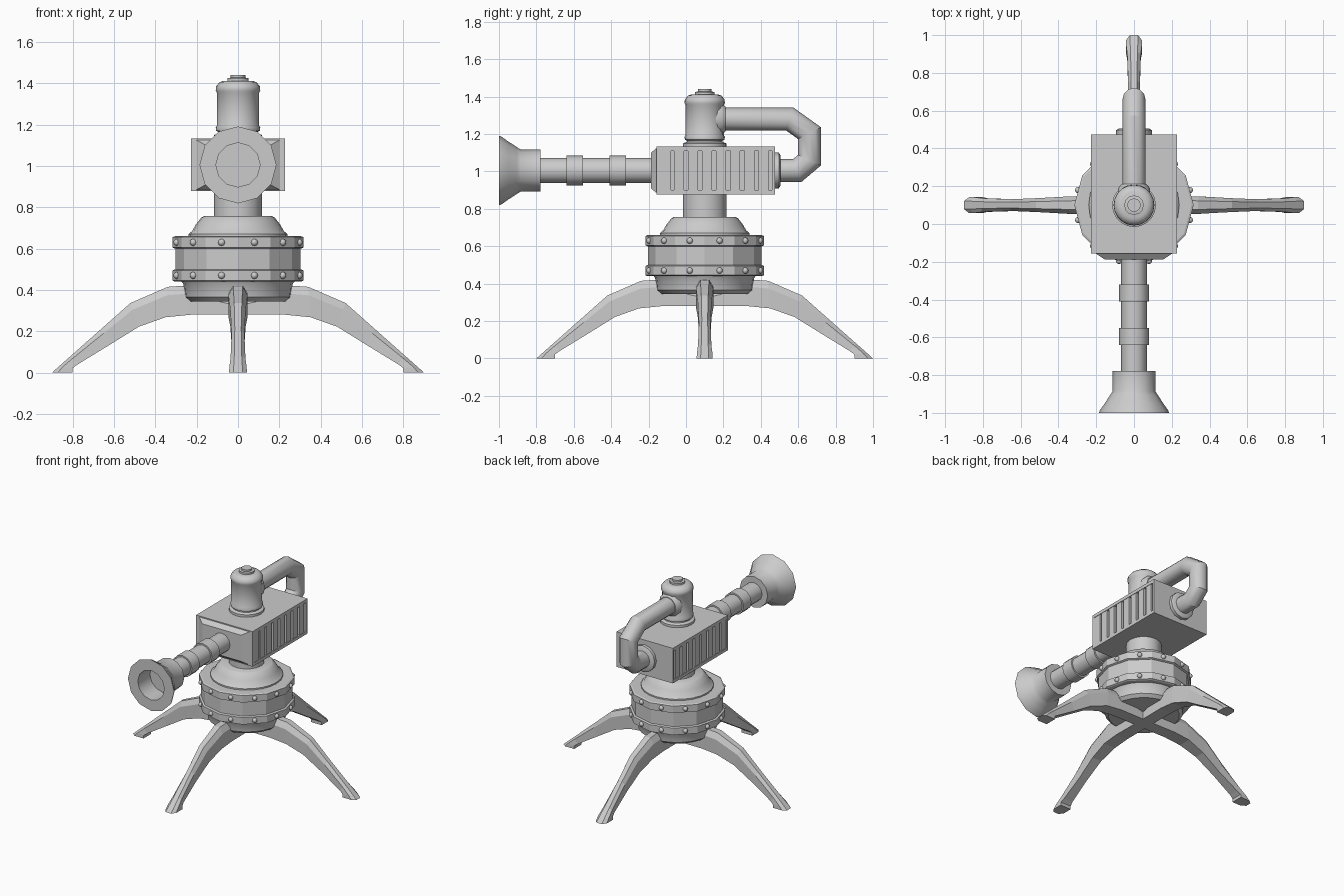
import bpy, bmesh
from math import sin, cos, pi, radians
from mathutils import Matrix, Vector

if "Cube" in bpy.data.objects:
    bpy.data.objects.remove(bpy.data.objects["Cube"])

CY = 0.1        # turret axis y
BZ = 1.005      # barrel axis z


def finish(name, bm, smooth=0):
    bmesh.ops.recalc_face_normals(bm, faces=bm.faces)
    me = bpy.data.meshes.new(name)
    bm.to_mesh(me)
    bm.free()
    ob = bpy.data.objects.new(name, me)
    bpy.context.collection.objects.link(ob)
    if smooth:
        bpy.ops.object.select_all(action='DESELECT')
        ob.select_set(True)
        bpy.context.view_layer.objects.active = ob
        bpy.ops.object.shade_smooth_by_angle(angle=radians(smooth))
    return ob


def loft(bm, rings):
    """Skin a list of equal-length point rings and cap both ends."""
    vs = [[bm.verts.new(p) for p in r] for r in rings]
    n = len(vs[0])
    for a, b in zip(vs, vs[1:]):
        for i in range(n):
            j = (i + 1) % n
            bm.faces.new((a[i], a[j], b[j], b[i]))
    bm.faces.new(vs[0])
    bm.faces.new(vs[-1])


def lathe(name, prof, n=16, along_y=False, z0=0, smooth=40):
    """Revolve (radius, height) around the vertical axis, or around the barrel axis."""
    bm = bmesh.new()
    rings = []
    for r, h in prof:
        c = [(r * cos(2 * pi * i / n), r * sin(2 * pi * i / n)) for i in range(n)]
        rings.append([(a, h, z0 + b) if along_y else (a, CY + b, h) for a, b in c])
    loft(bm, rings)
    return finish(name, bm, smooth)


def box(bm, x0, x1, y0, y1, z0, z1):
    loft(bm, [[(x0, y0, z), (x1, y0, z), (x1, y1, z), (x0, y1, z)] for z in (z0, z1)])


# Four splayed legs: top r, top z, bottom r, bottom z, half width
stations = [(0, .34, 0, .28, .045), (.27, .42, .23, .28, .047), (.34, .415, .35, .268, .046),
            (.52, .337, .48, .222, .037), (.66, .213, .62, .135, .031),
            (.81, .08, .775, .04, .036), (.87, .027, .80, .022, .042), (.90, 0, .80, 0, .043)]
for k, name in enumerate(("right_leg", "back_leg", "left_leg", "front_leg")):
    bm = bmesh.new()
    rings = []
    for tr, tz, br, bz, w in stations:
        sr, sz = tr + (br - tr) * .28, tz + (bz - tz) * .28
        rings.append([(br, -w, bz), (br, w, bz), (sr, w, sz),
                      (tr, w * .5, tz), (tr, -w * .5, tz), (sr, -w, sz)])
    loft(bm, rings)
    bm.transform(Matrix.Translation((0, CY, 0)) @ Matrix.Rotation(k * pi / 2, 4, 'Z'))
    finish(name, bm)

# Rotating base: bowl, faceted drum, two bands, shoulder and neck
lathe("base_bowl", [(.235, .345), (.258, .365), (.265, .43), (.28, .45)], 24)
lathe("drum", [(.303, .45), (.303, .65)], 12, smooth=0)
for name, z in (("lower_band", .44), ("upper_band", .60)):
    lathe(name, [(.305, z), (.316, z + .005), (.316, z + .055), (.305, z + .06)], 12, smooth=0)
lathe("shoulder", [(.24, .655), (.24, .67), (.222, .685), (.205, .715), (.178, .75), (.165, .757)], 24)
lathe("neck", [(.117, .74), (.117, .9)], 16)

# Rivets on the band faces
bm = bmesh.new()
for z in (.47, .63):
    for i in range(12):
        a = radians(15 + 30 * i)
        bmesh.ops.create_uvsphere(bm, u_segments=8, v_segments=6, radius=.017,
                                  matrix=Matrix.Translation((.306 * cos(a), CY + .306 * sin(a), z)))
finish("rivets", bm, 60)

# Housing: recessed core with slabs, end plates and side ribs
bm = bmesh.new()
box(bm, -.207, .207, -.15, .465, .885, 1.125)
box(bm, -.227, .227, -.157, .475, 1.11, 1.133)
box(bm, -.227, .227, -.157, .475, .878, .90)
box(bm, -.227, .227, -.157, -.142, .90, 1.11)
box(bm, -.227, .227, .46, .475, .90, 1.11)
for s in (-1, 1):
    xs = sorted((s * .2, s * .224))
    box(bm, *xs, -.142, -.08, .90, 1.11)
    for i in range(7):
        y = -.065 + i * .0755
        box(bm, *xs, y, y + .053, .90, 1.11)
finish("housing", bm)

# Tapered plate on the housing front
bm = bmesh.new()
loft(bm, [[(-w, y, BZ - h), (w, y, BZ - h), (w, y, BZ + h), (-w, y, BZ + h)]
          for w, h, y in ((.205, .122, -.155), (.155, .095, -.188))])
finish("front_plate", bm)

# Barrel with two sleeves and a flared, hollow muzzle
lathe("barrel", [(.068, -.17), (.068, -.80)], 12, True, BZ)
for name, y in (("rear_sleeve", -.41), ("front_sleeve", -.64)):
    lathe(name, [(.079, y), (.079, y + .09)], 12, True, BZ)
lathe("muzzle", [(.06, -.778), (.113, -.778), (.113, -.885), (.126, -.905), (.155, -.95), (.18, -.985),
                 (.186, -1.0), (.107, -1.0), (.107, -.86)], 12, True, BZ)

# Canister on top with cap
lathe("canister", [(.116, 1.13), (.116, 1.15), (.095, 1.158), (.095, 1.165), (.106, 1.17), (.108, 1.185),
                   (.102, 1.195), (.102, 1.355), (.108, 1.365), (.106, 1.385), (.09, 1.405), (.07, 1.412)], 20)
lathe("canister_cap", [(.052, 1.40), (.052, 1.425), (.036, 1.427), (.036, 1.44)], 12)

# Return pipe from canister to housing rear, mitred at each bend
path = [Vector(p) for p in ((0, .16, 1.28), (0, .555, 1.28), (0, .66, 1.205),
                            (0, .66, 1.06), (0, .595, 1.005), (0, .46, 1.005))]
bm = bmesh.new()
rings = []
for i, p in enumerate(path):
    d0 = (p - path[max(i - 1, 0)]).normalized()
    d1 = (path[min(i + 1, len(path) - 1)] - p).normalized()
    t = (d0 + d1).normalized()
    nrm = Vector((0, -t.z, t.y))
    miter = 1 / max(t.dot(d0), t.dot(d1))
    rings.append([p + Vector((.061 * cos(a), 0, 0)) + nrm * (.061 * miter * sin(a))
                  for a in (2 * pi * k / 12 for k in range(12))])
loft(bm, rings)
finish("return_pipe", bm, 31)

# Pipe collars
lathe("canister_collar", [(.084, .14), (.084, .19), (.066, .212)], 12, True, 1.28)
lathe("rear_flange", [(.095, .46), (.095, .497), (.08, .505)], 12, True, BZ)
